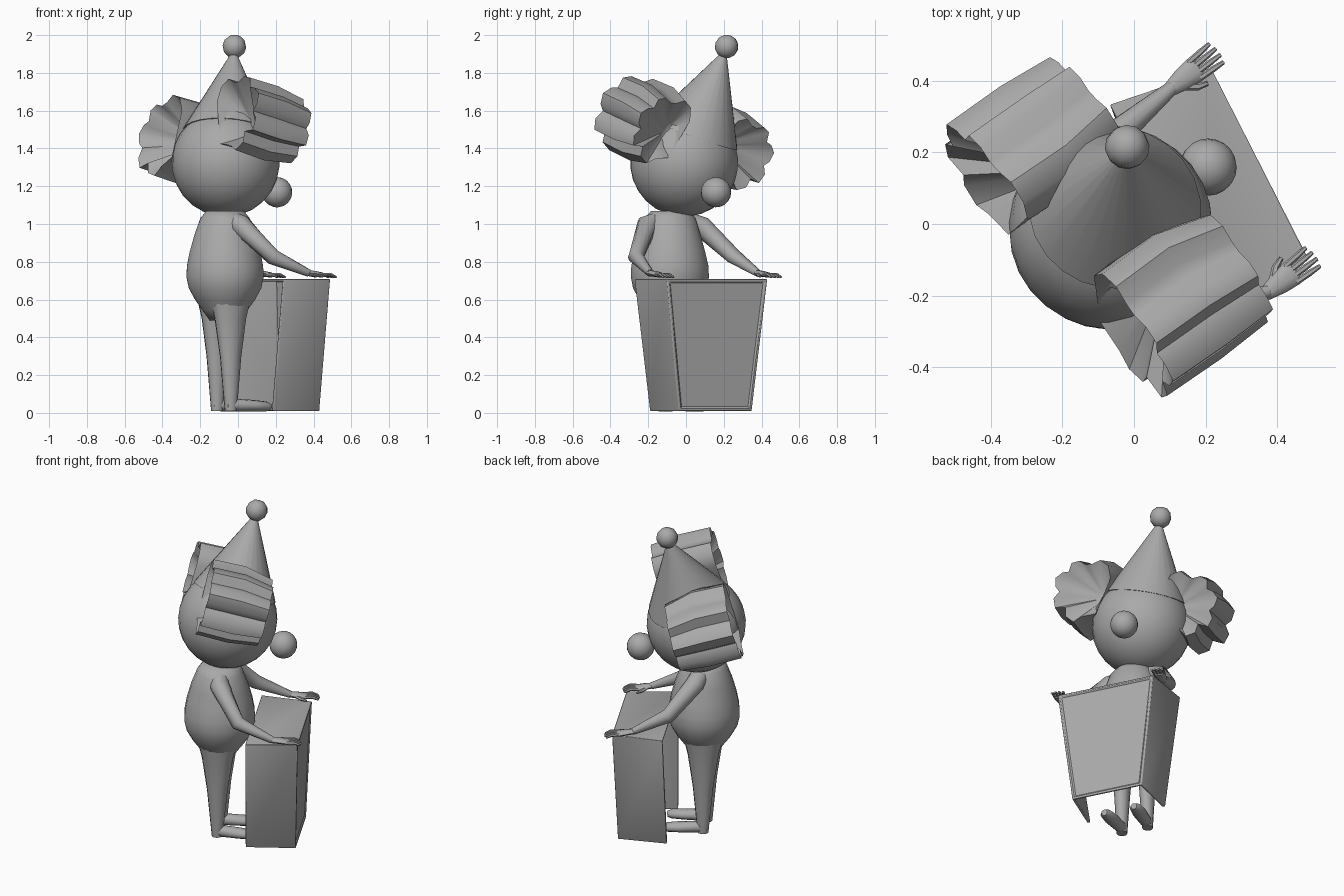
import bpy, bmesh, math
from mathutils import Matrix, Vector

cube = bpy.data.objects.get("Cube")
if cube:
    bpy.data.objects.remove(cube, do_unlink=True)

grey = bpy.data.materials.new("plain_grey")
grey.use_nodes = True
COLOUR = (0.4, 0.4, 0.4, 1)
grey.diffuse_color = COLOUR
grey.node_tree.nodes["Principled BSDF"].inputs["Base Color"].default_value = COLOUR

# Frames: body (forward = local x, left = local y) and the tilted head
BODY = Matrix.Rotation(math.radians(27), 4, "Z")
HEAD_AT = Vector((-0.065, -0.01, 1.325))
up = Vector((0.07, 0.343, 0.937)).normalized()
fwd = Vector((0.28, 0.195, -0.092))
fwd = (fwd - up * fwd.dot(up)).normalized()
left = up.cross(fwd)
HEAD = Matrix.Translation(HEAD_AT) @ Matrix((fwd, left, up)).transposed().to_4x4()
WORLD = Matrix.Identity(4)


def finish(name, bm, frame=WORLD, angle=40):
    bm.transform(frame)
    bmesh.ops.recalc_face_normals(bm, faces=bm.faces)
    mesh = bpy.data.meshes.new(name)
    bm.to_mesh(mesh)
    bm.free()
    mesh.materials.append(grey)
    obj = bpy.data.objects.new(name, mesh)
    bpy.context.collection.objects.link(obj)
    bpy.ops.object.select_all(action="DESELECT")
    obj.select_set(True)
    bpy.context.view_layer.objects.active = obj
    bpy.ops.object.shade_smooth_by_angle(angle=math.radians(angle))
    return obj


def ball(name, centre, radius, segs, frame):
    bm = bmesh.new()
    bmesh.ops.create_uvsphere(bm, u_segments=segs, v_segments=segs // 2, radius=radius)
    bmesh.ops.translate(bm, verts=bm.verts, vec=centre)
    finish(name, bm, frame, 60)


def skin(bm, rings):
    # Join successive rings of vertices and cap both ends
    n = len(rings[0])
    for a, b in zip(rings, rings[1:]):
        for i in range(n):
            j = (i + 1) % n
            bm.faces.new((a[i], a[j], b[j], b[i]))
    bm.faces.new(rings[0])
    bm.faces.new(rings[-1])


def add_tube(bm, path, radii, segs=12):
    # Elliptical rings along a path; radii are (sideways, other)
    pts = [Vector(p) for p in path]
    rings = []
    for i, p in enumerate(pts):
        d = (pts[min(i + 1, len(pts) - 1)] - pts[max(i - 1, 0)]).normalized()
        if abs(d.z) > 0.9:
            d, side = Vector((0, 0, 1)), Vector((0, 1, 0))
        else:
            side = d.cross(Vector((0, 0, 1))).normalized()
        other = side.cross(d)
        a, b = radii[i]
        turns = [math.tau * k / segs for k in range(segs)]
        rings.append([bm.verts.new(p + side * a * math.cos(t) + other * b * math.sin(t)) for t in turns])
    skin(bm, rings)


def tube(name, path, radii, frame=WORLD, segs=12, angle=50):
    bm = bmesh.new()
    add_tube(bm, path, radii, segs)
    finish(name, bm, frame, angle)


# Head, nose and pointed hat with a pompom
ball("head", (0, 0, 0), 0.286, 28, HEAD)
ball("nose", (0.35, 0, -0.07), 0.08, 20, HEAD)
ball("hat_pompom", (0, 0, 0.656), 0.063, 12, HEAD)
tube("hat", [(0, 0, 0.162), (0, 0, 0.63)], [(0.242, 0.242), (0.008, 0.008)], HEAD, 24)

# Ruffled hair tufts: a scalloped rim whose hollow ends fan in to the head
TUFT = [(.12, .25), (.15, .33), (.21, .36), (.26, .33), (.30, .32), (.35, .34), (.40, .32),
        (.41, .26), (.45, .25), (.49, .21), (.48, .15), (.45, .12), (.48, .07), (.46, .01),
        (.39, .02), (.38, -.04), (.32, -.07), (.27, -.03), (.18, .0)]
ROOT, RIM = (0.2, 0.14), (0.42, 0.12)
SECTIONS = [(-0.05, 0.2, ROOT), (-0.22, 1, RIM), (-0.03, 1.02, RIM), (0.14, 0.88, RIM), (0.05, 0.2, ROOT)]
for name, s in (("left_hair", 1), ("right_hair", -1)):
    bm = bmesh.new()
    rings = []
    for f, k, (py, pz) in SECTIONS:
        rings.append([bm.verts.new((f - s * 0.025, s * (py + (y - py) * k) - 0.028, pz + (z - pz) * k))
                      for y, z in TUFT])
    skin(bm, rings)
    finish(name, bm, HEAD, 50)

# Round-bellied torso
tube("torso",
     [(-0.1, -0.045, z) for z in (0.49, 0.54, 0.6, 0.66, 0.72, 0.78, 0.85, 0.94, 1.03, 1.07)],
     [(0.09, 0.08), (0.125, 0.115), (0.165, 0.16), (0.198, 0.193), (0.21, 0.206), (0.207, 0.203),
      (0.19, 0.19), (0.165, 0.165), (0.14, 0.13), (0.1, 0.1)], BODY, 20, 70)

# Legs and flat shoes
for name, s in (("left", 1), ("right", -1)):
    tube(name + "_leg",
         [(-0.104, -0.04 + s * v, z) for v, z in ((0.075, 0.64), (0.075, 0.5), (0.078, 0.3), (0.08, 0.01))],
         [(0.085, 0.125), (0.063, 0.09), (0.046, 0.06), (0.031, 0.032)], BODY)
    v = -0.04 + s * 0.08
    tube(name + "_shoe",
         [(-0.13, v, 0.04), (-0.08, v, 0.042), (0.03, v + s * 0.008, 0.038), (0.1, v + s * 0.012, 0.034),
          (0.125, v + s * 0.012, 0.03)],
         [(0.022, 0.025), (0.034, 0.034), (0.042, 0.03), (0.035, 0.026), (0.018, 0.018)], BODY)

# Arms and hands resting on the stand
ARMS = {
    "left": [(-0.1, -0.01, 1.02), (-0.12, 0.085, 0.985), (-0.05, 0.25, 0.83), (0.105, 0.38, 0.74)],
    "right": [(-0.05, -0.11, 1.025), (0.015, -0.205, 0.995), (0.185, -0.265, 0.825), (0.375, -0.19, 0.74)],
}
for name, path in ARMS.items():
    tube(name + "_arm", path, [(0.05, 0.05), (0.056, 0.056), (0.042, 0.042), (0.02, 0.02)])
    inward = -1 if name == "left" else 1
    frame = Matrix.Translation(path[-1]) @ Matrix.Rotation(math.radians(38), 4, "Z")
    bm = bmesh.new()
    add_tube(bm, [(-0.01, 0, 0), (0.04, 0, -0.004), (0.085, 0, -0.01), (0.095, 0, -0.012)],
             [(0.02, 0.016), (0.032, 0.016), (0.037, 0.013), (0.032, 0.01)], 10)
    for k in (-1.5, -0.5, 0.5, 1.5):
        y = k * 0.018
        reach = 0.168 - 0.006 * abs(k)
        add_tube(bm, [(0.08, y, -0.008), (0.125, y * 1.1, -0.008), (reach, y * 1.2, -0.022)],
                 [(0.009, 0.009), (0.009, 0.009), (0.006, 0.006)], 6)
    add_tube(bm, [(0.03, inward * 0.015, -0.006), (0.06, inward * 0.042, -0.012), (0.088, inward * 0.052, -0.018)],
             [(0.013, 0.011), (0.011, 0.009), (0.006, 0.006)], 6)
    finish(name + "_hand", bm, frame, 50)

# Tapered stand, open at the back and underneath, with sides that splay backwards
bm = bmesh.new()
levels = []
for z, front, half, back, splay in ((0.01, 0.367, 0.217, 0.081, 0.243), (0.708, 0.39, 0.298, 0.092, 0.341)):
    levels.append([bm.verts.new((u, v - 0.013, z))
                   for u, v in ((back, -splay), (front, -half), (front, half), (back, splay))])
low, high = levels
for i in range(3):
    bm.faces.new((low[i], low[i + 1], high[i + 1], high[i]))
bm.faces.new(high)
bm.faces.ensure_lookup_table()
bmesh.ops.recalc_face_normals(bm, faces=bm.faces)
panel = bm.faces[1]
# Framed front panel
bmesh.ops.inset_individual(bm, faces=[panel], thickness=0.018)
bmesh.ops.inset_individual(bm, faces=[panel], thickness=0.012, depth=-0.007)
stand = finish("stand", bm, BODY, 1)
if sum(p.normal.z for p in stand.data.polygons) < 0:
    stand.data.flip_normals()
wall = stand.modifiers.new("wall", "SOLIDIFY")
wall.thickness = 0.018
wall.offset = -1
edge = stand.modifiers.new("edge", "BEVEL")
edge.width = 0.006
edge.segments = 2
edge.limit_method = "ANGLE"
edge.angle_limit = math.radians(50)
